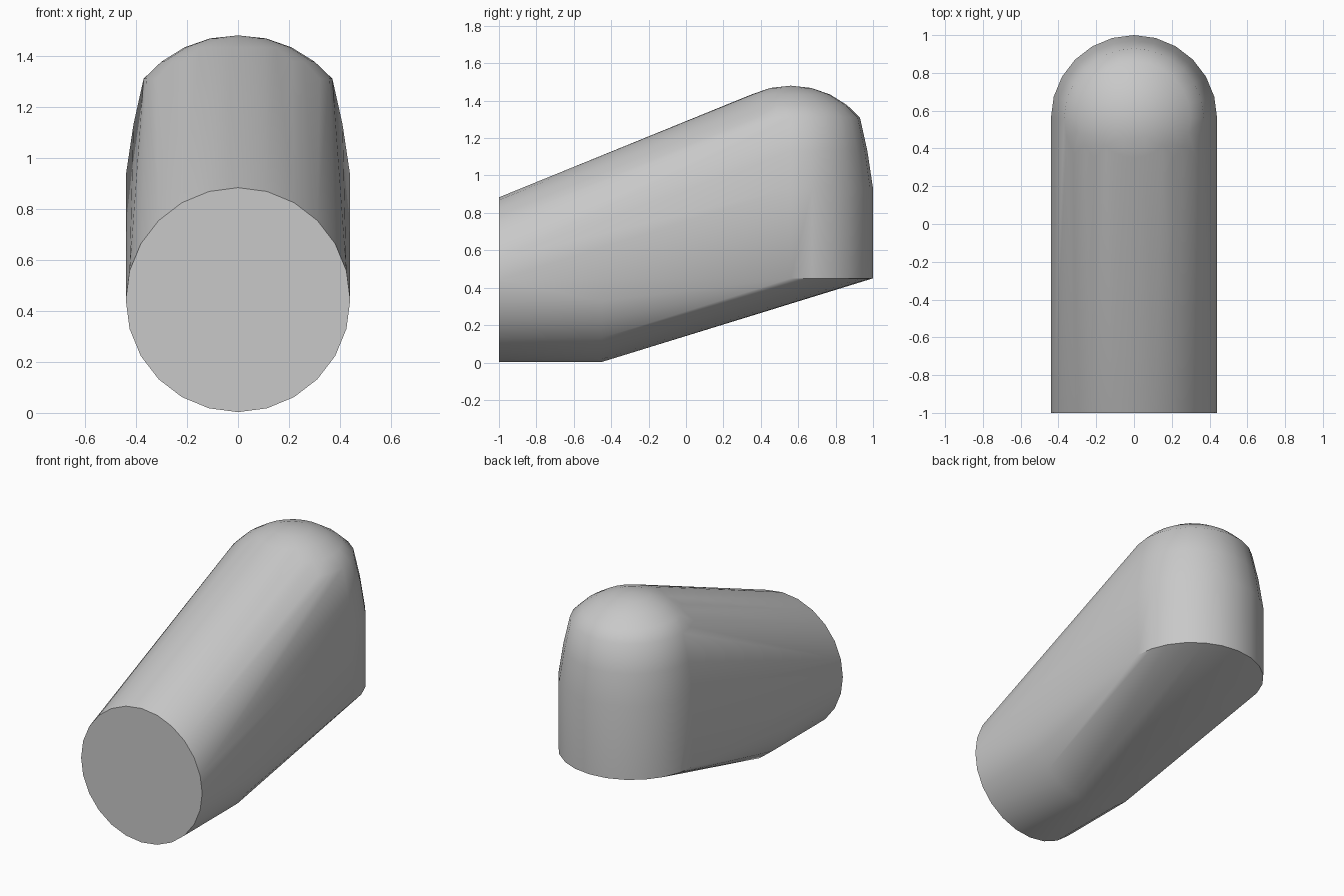
import bpy, bmesh, math

cube = bpy.data.objects.get("Cube")
if cube:
    bpy.data.objects.remove(cube, do_unlink=True)

SIDES = 24
RADIUS = 0.44
POST_Y = 0.56

grey = bpy.data.materials.new("plain grey")
grey.use_nodes = True
colour = (0.58, 0.58, 0.58, 1)
grey.diffuse_color = colour
grey.node_tree.nodes["Principled BSDF"].inputs["Base Color"].default_value = colour


def circle(radius):
    for i in range(SIDES):
        a = 2 * math.pi * i / SIDES
        yield radius * math.cos(a), radius * math.sin(a)


bm = bmesh.new()

# Horizontal barrel: flat front disc and the end of its straight underside
for y in (-1.0, -0.45):
    for u, v in circle(RADIUS):
        bm.verts.new((u, y, 0.443 + v))

# Upright rear post: straight wall, tapered shoulder, then shallow dome
rings = [(RADIUS, 0.45), (RADIUS, 0.93), (0.41, 1.13), (0.37, 1.31),
         (0.30, 1.377), (0.21, 1.433), (0.11, 1.468)]
for radius, z in rings:
    for u, v in circle(radius):
        bm.verts.new((u, POST_Y + v, z))
bm.verts.new((0, POST_Y, 1.48))

# Stretch one skin tightly over the barrel and post
hull = bmesh.ops.convex_hull(bm, input=bm.verts[:])
spare = {g for g in hull["geom_interior"] + hull["geom_unused"]
         if isinstance(g, bmesh.types.BMVert)}
bmesh.ops.delete(bm, geom=list(spare), context='VERTS')
bmesh.ops.dissolve_limit(bm, angle_limit=math.radians(0.5),
                         verts=bm.verts[:], edges=bm.edges[:])
bmesh.ops.recalc_face_normals(bm, faces=bm.faces[:])

mesh = bpy.data.meshes.new("angled_body")
bm.to_mesh(mesh)
bm.free()
mesh.materials.append(grey)
body = bpy.data.objects.new("angled_body", mesh)
bpy.context.collection.objects.link(body)

# Smooth curves with crisp front and underside rims
bpy.ops.object.select_all(action='DESELECT')
body.select_set(True)
bpy.context.view_layer.objects.active = body
bpy.ops.object.shade_smooth_by_angle(angle=math.radians(35))
